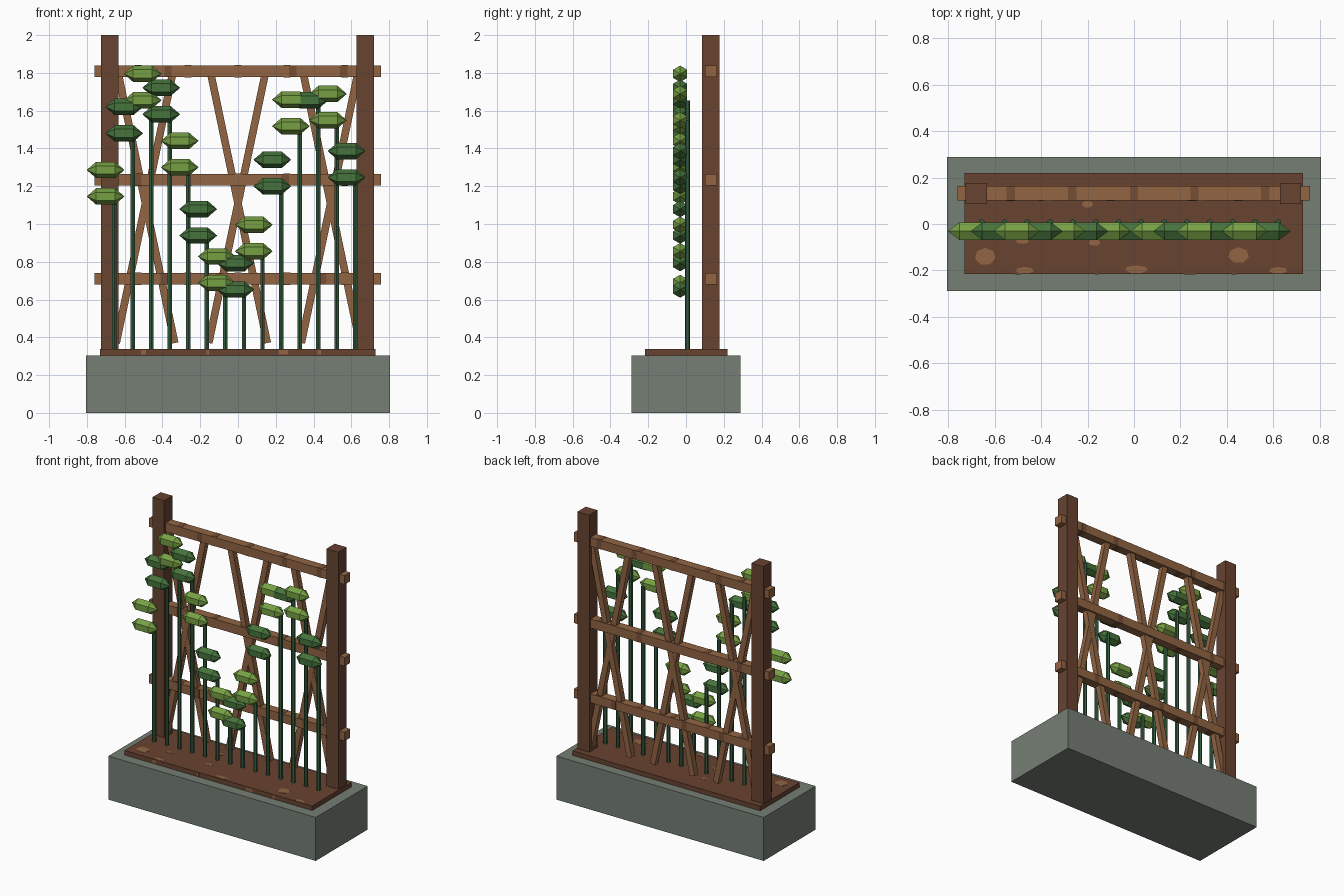
import bpy, bmesh, math
from mathutils import Matrix, Vector

if "Cube" in bpy.data.objects:
    bpy.data.objects.remove(bpy.data.objects["Cube"])


def material(name, r, g, b):
    lin = [((c / 255 + 0.055) / 1.055) ** 2.4 for c in (r, g, b)]
    m = bpy.data.materials.new(name)
    m.diffuse_color = (*lin, 1)
    m.use_nodes = True
    m.node_tree.nodes["Principled BSDF"].inputs["Base Color"].default_value = m.diffuse_color
    return m


STONE = material("grey stone", 117, 126, 116)
DARK_WOOD = material("dark brown", 104, 67, 49)
WOOD = material("light brown", 146, 101, 68)
BAND = material("band brown", 118, 78, 53)
STEM = material("stem green", 52, 92, 62)
LEAF_DARK = material("dark leaf green", 70, 116, 60)
LEAF_LIGHT = material("light leaf green", 118, 160, 68)


def finish(bm, name, mat):
    me = bpy.data.meshes.new(name)
    bm.to_mesh(me)
    bm.free()
    me.materials.append(mat)
    ob = bpy.data.objects.new(name, me)
    bpy.context.collection.objects.link(ob)
    return ob


def box(name, lo, hi, mat):
    lo, hi = Vector(lo), Vector(hi)
    bm = bmesh.new()
    bmesh.ops.create_cube(bm, size=1, matrix=Matrix.Translation((lo + hi) / 2)
                          @ Matrix.Diagonal((*(hi - lo), 1)))
    return finish(bm, name, mat)


# planter and soil
box("planter", (-0.805, -0.288, 0), (0.805, 0.288, 0.305), STONE)
box("soil", (-0.73, -0.216, 0.305), (0.727, 0.22, 0.337), DARK_WOOD)

# lighter crumbs lying on the soil: x, y, width, depth
for x, y, w, d in [(-0.64, -0.14, 0.09, 0.075), (-0.47, -0.2, 0.08, 0.03),
                   (0.01, -0.195, 0.10, 0.035), (0.45, -0.135, 0.09, 0.07),
                   (0.62, -0.2, 0.08, 0.03), (-0.2, 0.085, 0.05, 0.03),
                   (-0.48, -0.075, 0.06, 0.02), (-0.17, -0.08, 0.05, 0.03)]:
    bm = bmesh.new()
    bmesh.ops.create_cone(bm, segments=7, radius1=0.5, radius2=0.5, depth=0.002,
                          cap_ends=True, matrix=Matrix.Translation((x, y, 0.3375))
                          @ Matrix.Diagonal((w, d, 1, 1)))
    finish(bm, "soil_crumb", WOOD)
# crumbs on the front edge of the soil
for x, w in [(-0.5, 0.025), (-0.16, 0.015), (0.24, 0.05), (0.43, 0.02)]:
    box("soil_edge_crumb", (x - w / 2, -0.2175, 0.308), (x + w / 2, -0.215, 0.334), WOOD)

# posts
for name, x in (("left_post", -0.678), ("right_post", 0.673)):
    box(name, (x - 0.046, 0.085, 0.305), (x + 0.046, 0.177, 2.0), DARK_WOOD)

# rails with darker bands
for z, bands in [(1.808, (-0.37, 0.29, 0.56)), (1.235, (-0.53, 0.25)), (0.71, (-0.39, -0.1, 0.45))]:
    box("rail", (-0.76, 0.101, z - 0.031), (0.757, 0.163, z + 0.031), WOOD)
    for x in bands:
        for y in (0.1, 0.162):
            box("rail_side_band", (x - 0.019, y, z - 0.031), (x + 0.019, y + 0.002, z + 0.031), BAND)
    for x in (-0.53, -0.265, 0, 0.26, 0.565):
        for dz in (-0.0315, 0.0305):
            box("rail_top_band", (x - 0.018, 0.101, z + dz - 0.001),
                (x + 0.018, 0.163, z + dz + 0.002), BAND)

# crossed lattice slats
for cx in (-0.49, 0, 0.49):
    for s in (-1, 1):
        top, low = Vector((cx + s * 0.147, 0.132, 1.81)), Vector((cx - s * 0.155, 0.132, 0.37))
        d = top - low
        bm = bmesh.new()
        bmesh.ops.create_cube(bm, size=1, matrix=Matrix.Translation((top + low) / 2)
                              @ Matrix.Rotation(math.atan2(d.x, d.z), 4, 'Y')
                              @ Matrix.Diagonal((0.04, 0.04 + 0.001 * s, d.length, 1)))
        finish(bm, "lattice_slat", WOOD)


# faceted leaf clump: six-sided sphere lying along x
def leaf(x, z, mat):
    bm = bmesh.new()
    bmesh.ops.create_uvsphere(bm, u_segments=6, v_segments=3, radius=1)
    bm.transform(Matrix.Rotation(math.pi / 2, 4, 'Y'))
    if max(v.co.z for v in bm.verts) < 0.8:
        bm.transform(Matrix.Rotation(math.pi / 6, 4, 'X'))
    bm.transform(Matrix.Translation((x, -0.031, z)) @ Matrix.Diagonal((0.1, 0.05, 0.05, 1)))
    finish(bm, "leaf_clump", mat)


# row of stems, each with a lower and an upper leaf clump
heights = [1.146, 1.48, 1.655, 1.581, 1.3, 0.939, 0.688,
           0.653, 0.856, 1.2, 1.518, 1.655, 1.549, 1.246]
for i, h in enumerate(heights):
    x = -0.655 + i * 0.0981
    bm = bmesh.new()
    bmesh.ops.create_cone(bm, segments=6, radius1=0.0135, radius2=0.0135, depth=h - 0.32,
                          cap_ends=True, matrix=Matrix.Translation((x, 0.008, (h + 0.32) / 2)))
    finish(bm, "stem", STEM)
    mat = LEAF_DARK if i % 2 else LEAF_LIGHT
    leaf(x - 0.046, h, mat)
    if i != 11:
        leaf(x - 0.046, h + 0.14, mat)
